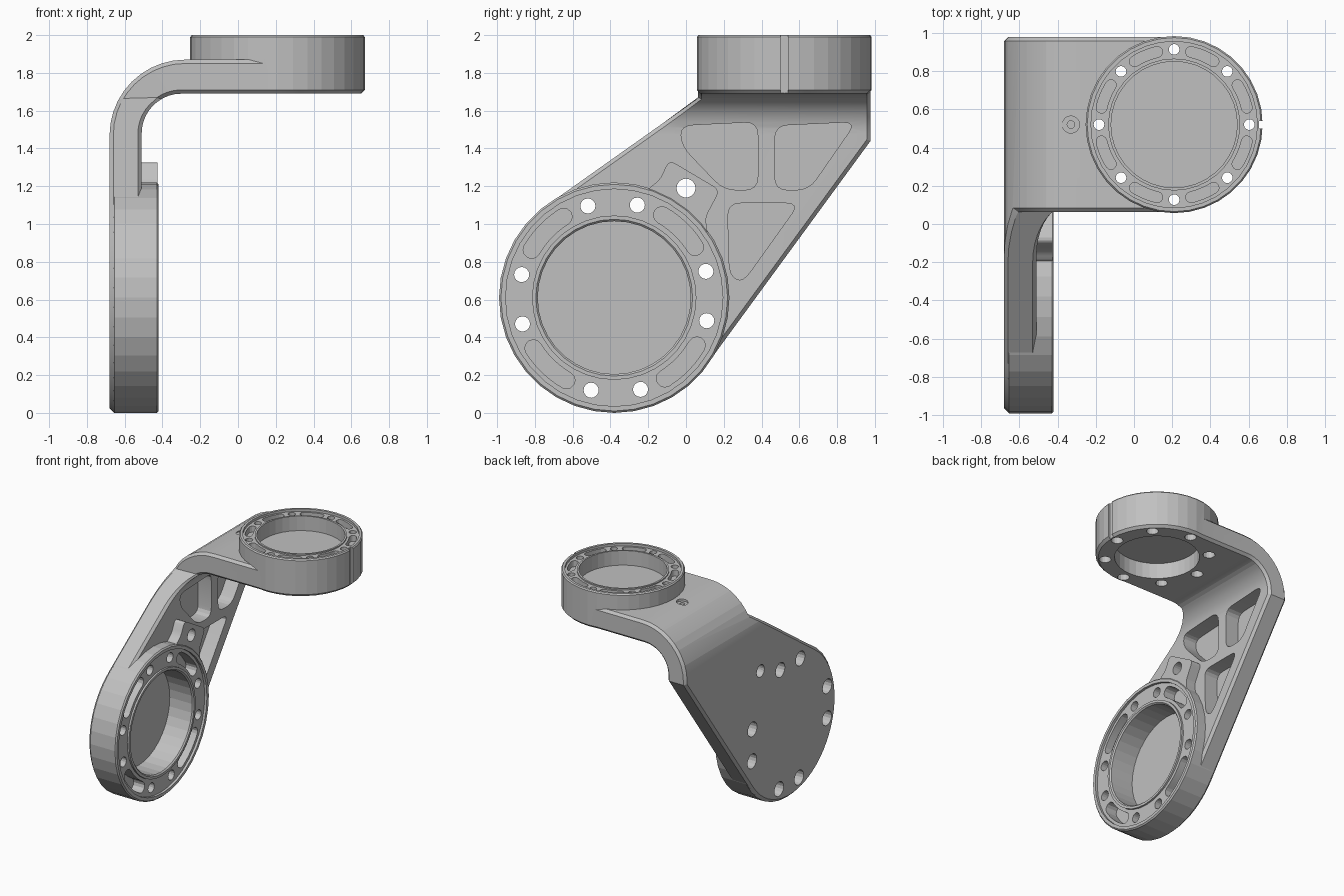
import bpy, bmesh
from math import pi, cos, sin, acos, atan2, degrees, radians
from mathutils import Vector

cube = bpy.data.objects.get("Cube")
if cube:
    bpy.data.objects.remove(cube)

grey = bpy.data.materials.new("machined grey")
grey.use_nodes = True
colour = (0.53, 0.53, 0.53, 1)
grey.diffuse_color = colour
grey.node_tree.nodes["Principled BSDF"].inputs["Base Color"].default_value = colour

SEG = 36
SIDE = (-0.38, 0.61)   # centre of side ring in y, z
TOP = (0.21, 0.52)     # centre of top ring in x, y


def finish(bm, name):
    bmesh.ops.recalc_face_normals(bm, faces=bm.faces)
    mesh = bpy.data.meshes.new(name)
    bm.to_mesh(mesh)
    bm.free()
    mesh.materials.append(grey)
    obj = bpy.data.objects.new(name, mesh)
    bpy.context.collection.objects.link(obj)
    return obj


def prism(name, pts, axis, lo, hi):
    """Closed solid from a 2D outline along an axis; the outline uses the other two axes in order."""
    bm = bmesh.new()
    loops = []
    for d in (lo, hi):
        loop = []
        for p in pts:
            co = list(p)
            co.insert("xyz".index(axis), d)
            loop.append(bm.verts.new(co))
        loops.append(loop)
    low, high = loops
    bm.faces.new(low[::-1])
    bm.faces.new(high)
    for i in range(len(pts)):
        bm.faces.new((low[i - 1], low[i], high[i], high[i - 1]))
    return finish(bm, name)


def lathe(name, profile, centre, axis):
    """Spin (radius, height) points about the x or z axis."""
    bm = bmesh.new()
    if axis == "x":
        mid, direction = Vector((0, *centre)), Vector((1, 0, 0))
        verts = [bm.verts.new(mid + Vector((h, 0, r))) for r, h in profile]
    else:
        mid, direction = Vector((*centre, 0)), Vector((0, 0, 1))
        verts = [bm.verts.new(mid + Vector((r, 0, h))) for r, h in profile]
    edges = [bm.edges.new(pair) for pair in zip(verts, verts[1:])]
    bmesh.ops.spin(bm, geom=verts + edges, cent=mid, axis=direction, angle=2 * pi, steps=SEG)
    bmesh.ops.remove_doubles(bm, verts=bm.verts, dist=0.0005)
    return finish(bm, name)


def combine(target, other, operation):
    """Apply a boolean, with a second solver if the first one loses the part."""
    mod = target.modifiers.new("combine", "BOOLEAN")
    mod.operation, mod.object = operation, other
    for solver in ("EXACT", "MANIFOLD"):
        mod.solver = solver
        deps = bpy.context.evaluated_depsgraph_get()
        mesh = bpy.data.meshes.new_from_object(target.evaluated_get(deps))
        if len(mesh.vertices) > 0.8 * len(target.data.vertices):
            target.data = mesh
            break
    target.modifiers.clear()
    bpy.data.objects.remove(other)


def arc(c, r, a0, a1, n):
    return [(c[0] + r * cos(radians(a0 + (a1 - a0) * i / n)),
             c[1] + r * sin(radians(a0 + (a1 - a0) * i / n))) for i in range(n + 1)]


def circle(c, r, n=SEG):
    return arc(c, r, 0, 360, n)[:-1]


def tangent(c, r, p, side):
    """Angle where a line from p touches the circle."""
    d = Vector(p) - Vector(c)
    return degrees(atan2(d.y, d.x) + side * acos(r / d.length))


def slot(c, r, w, mid, half):
    """Curved slot with round ends."""
    a, b = mid - half, mid + half
    tip_a, tip_b = arc(c, r, a, b, 1)
    return (arc(c, r + w, a, b, 6) + arc(tip_b, w, b, b + 180, 6)[1:-1]
            + arc(c, r - w, b, a, 6) + arc(tip_a, w, a + 180, a + 360, 6)[1:-1])


def rounded(pts, radius):
    out = []
    for i, p in enumerate(pts):
        p, a, b = Vector(p), Vector(pts[i - 1]), Vector(pts[(i + 1) % len(pts)])
        s = p + (a - p).normalized() * min(radius, (a - p).length * 0.45)
        e = p + (b - p).normalized() * min(radius, (b - p).length * 0.45)
        for t in (0, 0.25, 0.5, 0.75, 1):
            out.append(tuple(s * (1 - t) ** 2 + p * 2 * t * (1 - t) + e * t * t))
    return out


# Bent plate: L section trimmed to the side outline
section = ([(-0.68, -0.1)] + arc((-0.28, 1.47), 0.4, 180, 90, 10) + [(0.21, 1.87), (0.21, 1.69)]
           + arc((-0.3, 1.48), 0.21, 90, 180, 10) + [(-0.51, -0.1)])
bracket = prism("bracket", section, "y", -1.2, 1.2)
front_corner, back_corner = (0.063, 1.665), (0.977, 1.44)
outline = arc(SIDE, 0.605, tangent(SIDE, 0.605, front_corner, 1),
              360 + tangent(SIDE, 0.605, back_corner, -1), 20)
outline += [back_corner, (0.977, 2.1), (0.063, 2.1), front_corner]
combine(bracket, prism("outline", outline, "x", -1, 1), "INTERSECT")

# Chamfer along both skins of the plate
bm = bmesh.new()
bm.from_mesh(bracket.data)
bmesh.ops.dissolve_limit(bm, angle_limit=0.01, verts=bm.verts, edges=bm.edges)


def is_skin(face):
    n = face.normal
    return abs(n.y) < 0.01 and (abs(n.x) > 0.1 or face.calc_center_median().z > 1.5)


rim = [e for e in bm.edges if len(e.link_faces) == 2
       and is_skin(e.link_faces[0]) != is_skin(e.link_faces[1])
       and e.calc_face_angle() > 0.8]
bmesh.ops.bevel(bm, geom=rim, offset=0.02, segments=1, affect="EDGES")
bm.to_mesh(bracket.data)
bm.free()
bracket.data.update()

# Tab beside the side ring
tab = rounded([SIDE, (-0.2, 1.19), (-0.14, 1.23), (-0.09, 1.34), (0.18, 1.18), (0.1, 1.03),
               (0.12, 0.94)], 0.04)
combine(bracket, prism("tab", tab, "x", -0.56, -0.425), "UNION")

# Side ring: cup with raised lips, closed at the back
combine(bracket, prism("side_opening", circle(SIDE, 0.5), "x", -1, 0), "DIFFERENCE")
combine(bracket, prism("tab_trim", circle(SIDE, 0.59), "x", -0.505, 0), "DIFFERENCE")
side_ring = [(0, -0.64), (0.405, -0.64), (0.405, -0.435), (0.415, -0.425), (0.435, -0.425),
             (0.435, -0.44), (0.575, -0.44), (0.575, -0.42), (0.6, -0.42), (0.61, -0.43),
             (0.61, -0.655), (0.585, -0.68), (0, -0.68)]
combine(bracket, lathe("side_ring", side_ring, SIDE, "x"), "UNION")

# Top ring: thin web with a recess on both sides
combine(bracket, prism("top_opening", circle(TOP, 0.4), "z", 1.5, 2.2), "DIFFERENCE")
top_ring = [(0, 1.87), (0.33, 1.87), (0.33, 1.99), (0.345, 1.99), (0.345, 1.98), (0.435, 1.98),
            (0.435, 2), (0.455, 2), (0.463, 1.99), (0.463, 1.71), (0.443, 1.69), (0.32, 1.69),
            (0.32, 1.82), (0, 1.82)]
combine(bracket, lathe("top_ring", top_ring, TOP, "z"), "UNION")

cutters = []
# Three weight saving pockets
for pts in ([(-0.03, 1.52), (0.38, 1.54), (0.38, 1.18), (0.2, 1.18), (-0.02, 1.41)],
            [(0.47, 1.52), (0.9, 1.54), (0.65, 1.18), (0.47, 1.18)],
            [(0.22, 1.11), (0.6, 1.11), (0.3, 0.69), (0.23, 0.73)]):
    cutters.append(prism("pocket", rounded(pts, 0.07), "x", -0.63, -0.3))

# Side ring slots, counterbored bolt holes and tab hole
for quarter in range(0, 360, 90):
    cutters.append(prism("side_slot", slot(SIDE, 0.505, 0.045, quarter + 46, 14), "x", -0.54, -0.3))
    for offset in (-14, 16):
        hole = arc(SIDE, 0.505, quarter + offset, 0, 1)[0]
        cutters.append(prism("side_hole", circle(hole, 0.04, 16), "x", -1, 0))
        cutters.append(prism("side_counterbore", circle(hole, 0.06, 16), "x", -1, -0.57))
cutters.append(prism("tab_hole", circle((0, 1.19), 0.05, 20), "x", -1, 0))

# Top ring slots and counterbored bolt holes
for turn in range(0, 360, 45):
    cutters.append(prism("top_slot", slot(TOP, 0.39, 0.028, turn + 22.5, 9.5), "z", 1.93, 2.2))
    hole = arc(TOP, 0.393, turn, 0, 1)[0]
    cutters.append(prism("top_hole", circle(hole, 0.028, 14), "z", 1.5, 2.2))
    cutters.append(prism("top_counterbore", circle(hole, 0.045, 14), "z", 1.5, 1.8))

# Alignment notch and small countersunk hole
notch = [(0.655, 0.5), (0.72, 0.5), (0.72, 0.54), (0.655, 0.54)]
cutters.append(prism("notch", notch, "z", 1.5, 2.2))
cutters.append(prism("small_counterbore", circle((-0.33, 0.52), 0.045, 16), "z", 1.85, 2))
cutters.append(prism("small_hole", circle((-0.33, 0.52), 0.02, 12), "z", 1.78, 2))

for cutter in cutters:
    combine(bracket, cutter, "DIFFERENCE")

# One flat colour and crisp facets over the whole part
bracket.data.materials.clear()
bracket.data.materials.append(grey)
for poly in bracket.data.polygons:
    poly.material_index = 0
bpy.context.view_layer.objects.active = bracket
bracket.select_set(True)
bpy.ops.object.shade_smooth_by_angle(angle=radians(9))
